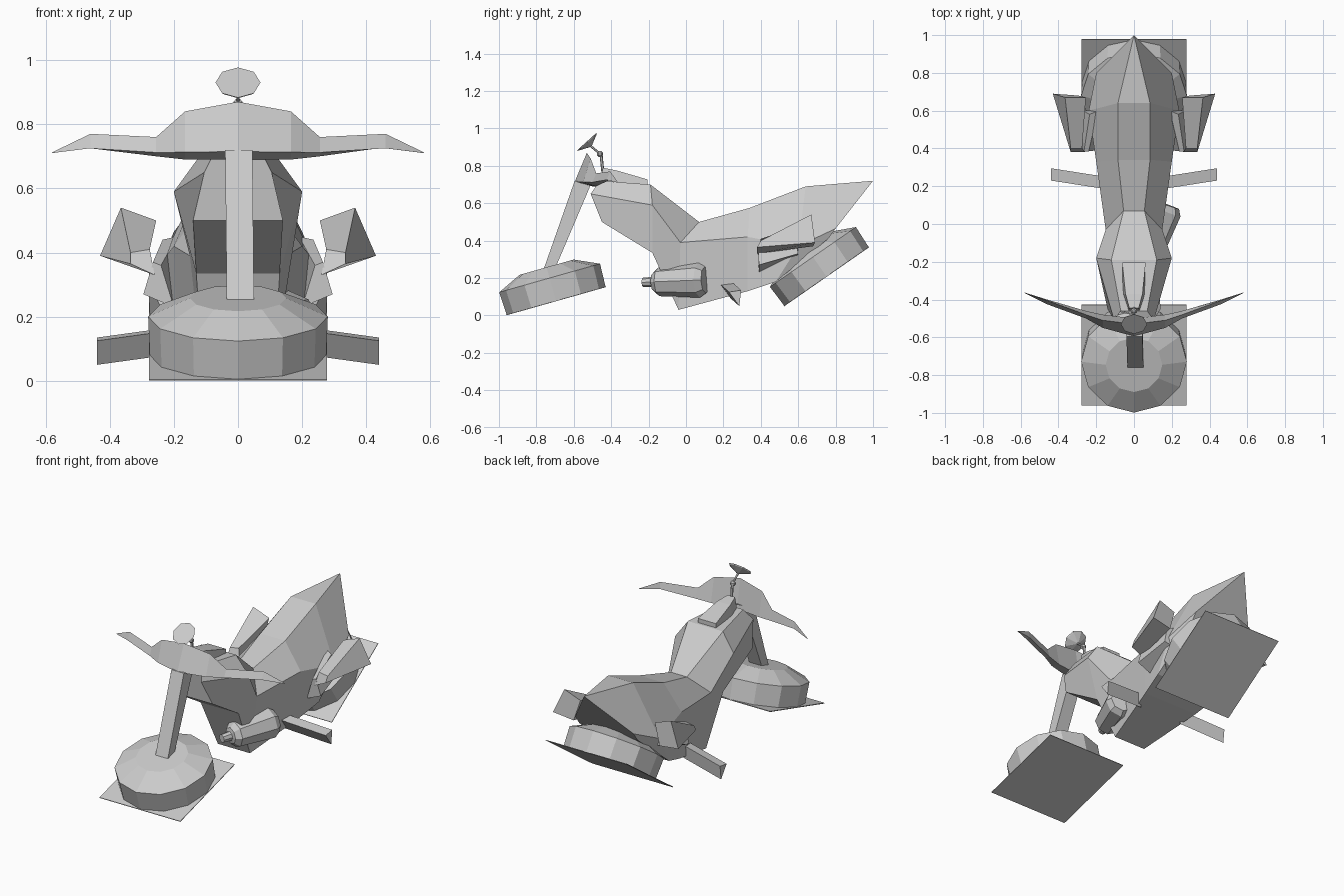
import bpy, bmesh, math
from mathutils import Matrix, Vector

if "Cube" in bpy.data.objects:
    bpy.data.objects.remove(bpy.data.objects["Cube"])

grey = bpy.data.materials.new("light grey")
grey.diffuse_color = (0.6, 0.6, 0.6, 1)
grey.use_nodes = True
grey.node_tree.nodes["Principled BSDF"].inputs["Base Color"].default_value = grey.diffuse_color


def loft(name, rings, mat=None, mirror=False):
    """Skin a closed solid through rings with equal point counts."""
    bm = bmesh.new()
    rows = [[bm.verts.new(p) for p in r] for r in rings]
    n = len(rows[0])
    for a, b in zip(rows, rows[1:]):
        for i in range(n):
            j = (i + 1) % n
            bm.faces.new((a[i], a[j], b[j], b[i]))
    bm.faces.new(rows[0])
    bm.faces.new(rows[-1])
    bmesh.ops.remove_doubles(bm, verts=bm.verts, dist=1e-4)
    if mat:
        bm.transform(mat)
    if mirror:
        geo = bmesh.ops.duplicate(bm, geom=bm.verts[:] + bm.edges[:] + bm.faces[:])["geom"]
        for v in geo:
            if isinstance(v, bmesh.types.BMVert):
                v.co.x = -v.co.x
    bmesh.ops.recalc_face_normals(bm, faces=bm.faces)
    me = bpy.data.meshes.new(name)
    bm.to_mesh(me)
    bm.free()
    me.materials.append(grey)
    ob = bpy.data.objects.new(name, me)
    bpy.context.collection.objects.link(ob)
    return ob


def ring(r, z, n):
    return [(r * math.sin(2 * math.pi * i / n), -r * math.cos(2 * math.pi * i / n), z)
            for i in range(n)]


def along(a, b):
    """Matrix putting local z on the line from a to b."""
    a, b = Vector(a), Vector(b)
    return Matrix.Translation(a) @ (b - a).to_track_quat('Z', 'Y').to_matrix().to_4x4()


def sym(pts):
    return pts + [(-x, y, z) for x, y, z in reversed(pts)]


# hover pods with square base plates
def pod(prefix, y, z, deg):
    m = Matrix.Translation((0, y, z)) @ Matrix.Rotation(math.radians(deg), 4, 'X')
    loft(prefix + "_hover_pod",
         [ring(.275, 0, 12), ring(.28, .125, 12), ring(.15, .185, 12)], m)
    h = .277
    sq = [(-h, -h), (h, -h), (h, h), (-h, h)]
    loft(prefix + "_base_plate", [[(a, b, c) for a, b in sq] for c in (-.004, .0)], m)


pod("front", -.695, .08, 15.8)
pod("rear", .75, .21, 34.8)

# main hull: each section is top corner, side corner, bottom corner
sections = [
    [(.07, -.46, .72), (.105, -.51, .65), (.14, -.45, .50)],
    [(.12, -.19, .70), (.20, -.18, .59), (.13, -.18, .335)],
    [(.055, .07, .50), (.15, -.03, .39), (.11, -.04, .03)],
    [(.085, .34, .575), (.20, .33, .42), (.19, .33, .13)],
    [(.085, .64, .69), (.24, .60, .37), (.22, .48, .18)],
    [(0, 1.0, .72), (.20, .80, .465), (.20, .76, .41)],
]
loft("hull", [sym(s) for s in sections])

# fork between the wing and the front pod
loft("fork", [
    [(-.04, -.595, .72), (.045, -.595, .72), (.045, -.50, .72), (-.04, -.50, .72)],
    [(-.035, -.76, .25), (.05, -.76, .25), (.05, -.70, .25), (-.035, -.70, .25)]])

# swept front wing: triangular sections of front edge, top edge, rear edge
half = [
    [(.58, -.365, .71), (.578, -.365, .713), (.578, -.363, .71)],
    [(.46, -.425, .725), (.46, -.405, .77), (.46, -.40, .728)],
    [(.255, -.50, .712), (.255, -.48, .76), (.255, -.46, .70)],
    [(.165, -.55, .713), (.165, -.51, .84), (.165, -.48, .69)],
    [(0, -.595, .715), (0, -.53, .87), (0, -.50, .69)],
]
loft("front_wing", half + [[(-x, y, z) for x, y, z in s] for s in reversed(half[:-1])])

# dashboard plate on top of the hull
loft("dashboard", [
    sym([(.025, -.445, .79), (.03, -.46, .70)]),
    sym([(.045, -.37, .775), (.06, -.37, .69)]),
    sym([(.062, -.205, .727), (.062, -.205, .69)])])

# mirror dish on a small jointed stalk
loft("mirror_dish", [ring(.07, 0, 8), ring(.066, .006, 8), ring(.008, .033, 8)],
     along((0, -.53, .93), (0, -.463, .856)))
loft("mirror_arm", [ring(.006, 0, 6), ring(.006, .07, 6)],
     along((0, -.515, .91), (0, -.46, .865)))
loft("mirror_joint", [ring(.007, -.016, 6), ring(.017, -.006, 6), ring(.017, .006, 6),
                      ring(.007, .016, 6)], Matrix.Translation((0, -.46, .863)))
loft("mirror_stalk", [ring(.008, 0, 6), ring(.008, .10, 6)],
     along((0, -.445, .77), (0, -.455, .87)))

# tapered side thrusters, small end forward
loft("side_thrusters", [
    [(.335, .40, .40), (.275, .40, .41), (.26, .38, .33), (.335, .38, .365)],
    [(.365, .67, .54), (.255, .67, .50), (.295, .68, .37), (.43, .69, .39)]], mirror=True)

# brackets joining the thrusters to the hull
loft("thruster_brackets", [
    [(.24, .385, .36), (.265, .385, .37), (.295, .39, .27), (.20, .39, .23)],
    [(.19, .60, .45), (.235, .58, .44), (.27, .60, .33), (.20, .60, .32)]], mirror=True)

# foot pegs, triangular bars drooping outwards
loft("foot_pegs", [
    [(.15, .185, .165), (.15, .25, .175), (.15, .24, .09)],
    [(.44, .23, .125), (.44, .295, .135), (.44, .285, .05)]], mirror=True)

# slanted engine on the right side, with a short nozzle facing forward
loft("engine", [ring(.025, -.09, 8), ring(.028, -.035, 8), ring(.05, -.03, 8),
                ring(.077, .0, 8), ring(.093, .23, 8), ring(.072, .265, 8)],
     along((.08, -.145, .18), (.173, .11, .19)))
